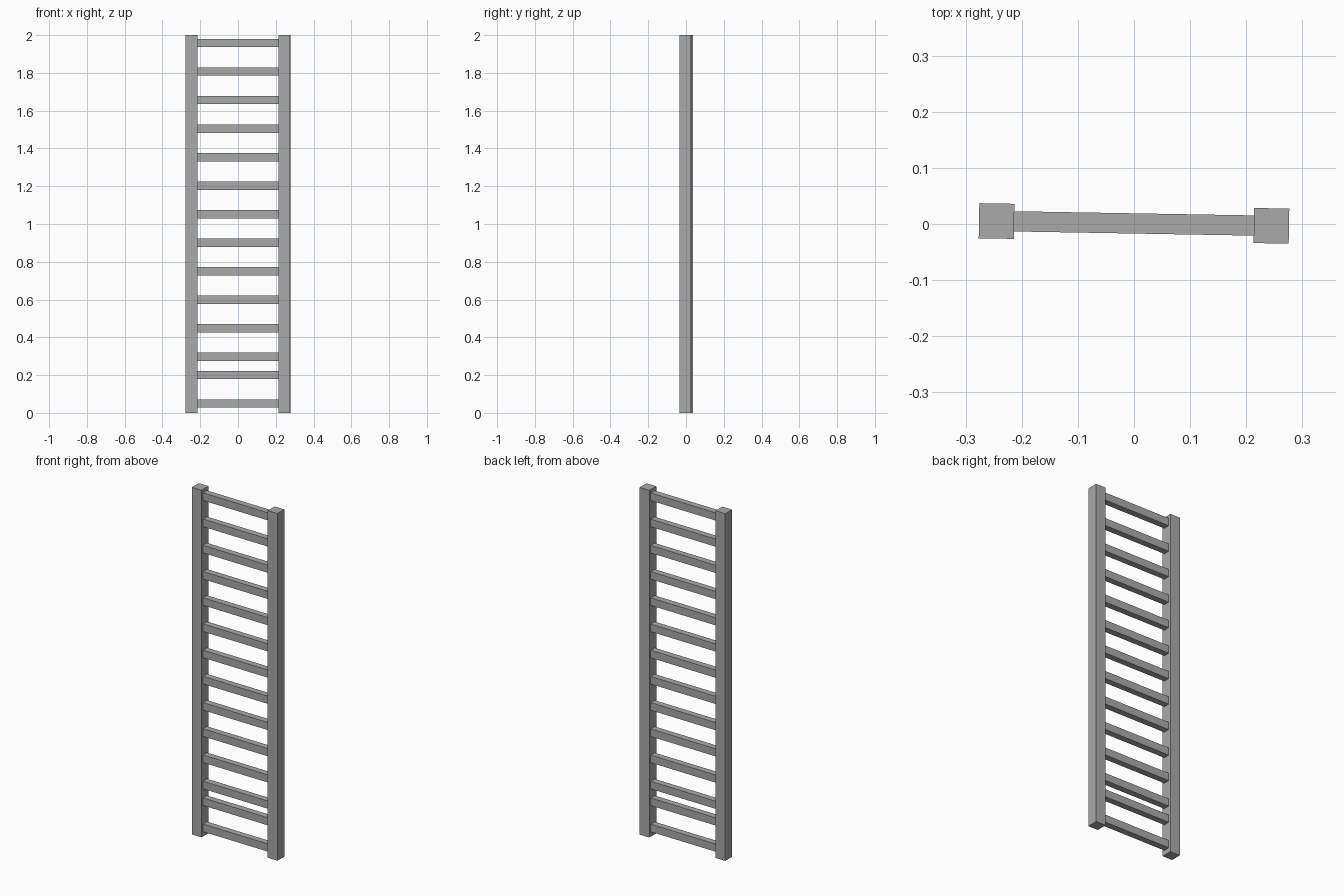
import bpy
from math import radians, cos, sin

cube = bpy.data.objects.get("Cube")
if cube:
    bpy.data.objects.remove(cube, do_unlink=True)

# Single flat grey
grey = bpy.data.materials.new("plain_grey")
grey.use_nodes = True
colour = (0.4, 0.4, 0.4, 1)
grey.diffuse_color = colour
grey.node_tree.nodes["Principled BSDF"].inputs["Base Color"].default_value = colour

TURN = radians(-1.0)      # the ladder stands very slightly turned
RAIL = 0.0625
SPAN = 0.245              # rail centre to ladder centre


def bar(name, x, z, size):
    bpy.ops.mesh.primitive_cube_add(
        size=1,
        location=(x * cos(TURN), x * sin(TURN) + 0.001, z),
        rotation=(0, 0, TURN))
    obj = bpy.context.object
    obj.name = name
    obj.scale = size
    bpy.ops.object.transform_apply(location=False, rotation=False, scale=True)
    obj.data.materials.append(grey)
    return obj


# Upright rails
for name, side in (("left_rail", 1), ("right_rail", -1)):
    bar(name, side * SPAN, 1, (RAIL, RAIL, 2))

# Rungs: two close to the foot, then an even run to the top
heights = [0.05, 0.201] + [0.297 + 0.151 * i for i in range(12)]
for i, z in enumerate(heights, 1):
    bar(f"rung_{i}", 0, z, (2 * SPAN - RAIL, 0.036, 0.044))
